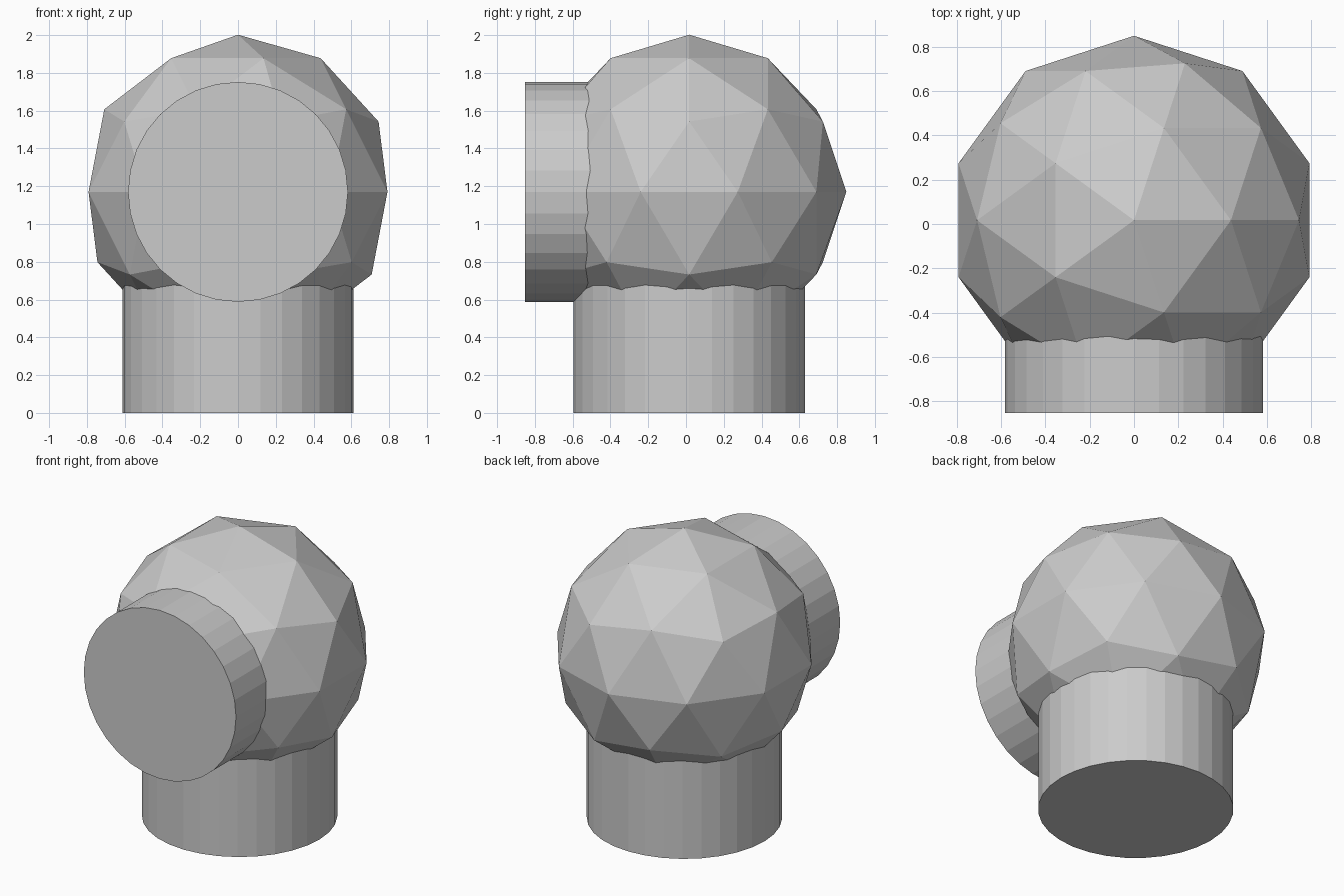
import bpy
from math import radians

cube = bpy.data.objects.get("Cube")
if cube:
    bpy.data.objects.remove(cube, do_unlink=True)

# Single plain grey
grey = bpy.data.materials.new("light_grey")
grey.use_nodes = True
colour = (0.6, 0.6, 0.6, 1)
grey.diffuse_color = colour
grey.node_tree.nodes["Principled BSDF"].inputs["Base Color"].default_value = colour

CENTRE_Y, CENTRE_Z = 0.017, 1.17
FRONT_Y = -0.853


def finish(name):
    obj = bpy.context.object
    obj.name = name
    obj.data.materials.append(grey)
    bpy.ops.object.shade_flat()


def pipe(name, radius, length, location, tilt=0):
    bpy.ops.mesh.primitive_cylinder_add(
        vertices=32, radius=radius, depth=length,
        location=location, rotation=(radians(tilt), 0, 0))
    finish(name)


# Faceted ball joint
bpy.ops.mesh.primitive_ico_sphere_add(
    subdivisions=2, radius=0.832, location=(0, CENTRE_Y, CENTRE_Z))
finish("ball_joint")

# Upright stem, running from the ground to the ball's centre
pipe("lower_stem", 0.612, CENTRE_Z, (0, CENTRE_Y, CENTRE_Z / 2))

# Front stem, running from the ball's centre to the front
pipe("front_stem", 0.582, CENTRE_Y - FRONT_Y,
     (0, (CENTRE_Y + FRONT_Y) / 2, CENTRE_Z), tilt=90)
